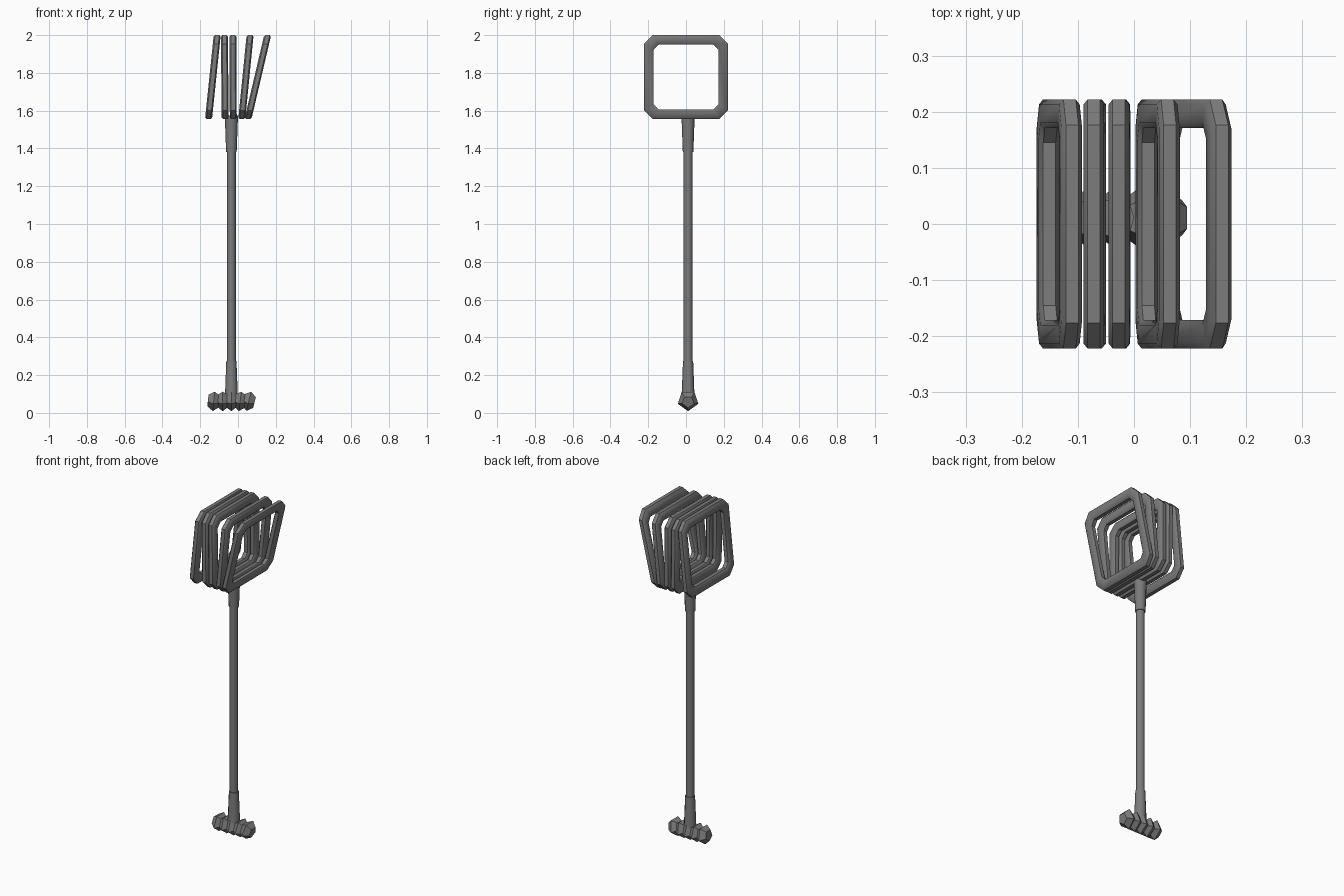
import bpy, bmesh, math
from mathutils import Matrix

cube = bpy.data.objects.get("Cube")
if cube:
    bpy.data.objects.remove(cube)

grey = bpy.data.materials.new("dull_grey")
grey.use_nodes = True
colour = (0.2, 0.2, 0.2, 1)
grey.diffuse_color = colour
grey.node_tree.nodes["Principled BSDF"].inputs["Base Color"].default_value = colour

SHAFT_X, SHAFT_Y = -0.035, 0.011


def finish(name, bm, smooth_angle=None):
    bmesh.ops.recalc_face_normals(bm, faces=bm.faces)
    mesh = bpy.data.meshes.new(name)
    bm.to_mesh(mesh)
    bm.free()
    mesh.materials.append(grey)
    ob = bpy.data.objects.new(name, mesh)
    bpy.context.collection.objects.link(ob)
    if smooth_angle:
        bpy.ops.object.select_all(action='DESELECT')
        ob.select_set(True)
        bpy.context.view_layer.objects.active = ob
        bpy.ops.object.shade_smooth_by_angle(angle=math.radians(smooth_angle))
    return ob


def rod(name, z0, z1, r0, r1):
    bm = bmesh.new()
    place = Matrix.Translation((SHAFT_X, SHAFT_Y, (z0 + z1) / 2))
    bmesh.ops.create_cone(bm, cap_ends=True, segments=12, radius1=r0,
                          radius2=r1, depth=z1 - z0, matrix=place)
    finish(name, bm, 40)


def chamfered_square(half, cut):
    a = half - cut
    return [(half, -a), (half, a), (a, half), (-a, half),
            (-half, a), (-half, -a), (-a, -half), (a, -half)]


def ring(name, x_low, x_high):
    """Square frame with cut corners, slanted sideways."""
    outer, inner = chamfered_square(0.222, 0.046), chamfered_square(0.171, 0.026)
    section = [(1, -.6), (1, .6), (.65, 1), (-.65, 1),
               (-1, .6), (-1, -.6), (-.65, -1), (.65, -1)]
    bm = bmesh.new()
    loops = []
    for (oy, oz), (iy, iz) in zip(outer, inner):
        loop = []
        for s, w in section:
            t = (s + 1) / 2
            y, z = iy + (oy - iy) * t, iz + (oz - iz) * t
            x = x_low + (x_high - x_low) * (z / 0.444 + 0.5) + w * 0.0185
            loop.append(bm.verts.new((x, y, z + 1.778)))
        loops.append(loop)
    for i in range(8):
        a, b = loops[i], loops[(i + 1) % 8]
        for j in range(8):
            k = (j + 1) % 8
            bm.faces.new((a[j], a[k], b[k], b[j]))
    finish(name, bm, 42)


def bead(name, x, tilt):
    """Five-sided bead, point down, widest in the middle."""
    bm = bmesh.new()
    loops = []
    for dx, r in ((-0.031, 0.033), (0, 0.057), (0.031, 0.033)):
        angles = [math.tau * i / 5 - math.pi / 2 for i in range(5)]
        loops.append([bm.verts.new((dx, r * math.cos(a), r * math.sin(a)))
                      for a in angles])
    for a, b in zip(loops, loops[1:]):
        for i in range(5):
            k = (i + 1) % 5
            bm.faces.new((a[i], a[k], b[k], b[i]))
    bm.faces.new(loops[0])
    bm.faces.new(loops[-1])
    place = Matrix.Translation((x, SHAFT_Y, 0.066)) @ Matrix.Rotation(math.radians(tilt), 4, 'Y')
    bmesh.ops.transform(bm, matrix=place, verts=bm.verts)
    finish(name, bm)


# Handle and its two sleeves
rod("shaft", 0.1, 1.5, 0.0235, 0.0235)
rod("upper_sleeve", 1.38, 1.575, 0.028, 0.035)
rod("lower_sleeve", 0.09, 0.275, 0.034, 0.027)

# Fan of slanted frames
frames = [(-0.156, -0.11), (-0.068, -0.072), (-0.025, -0.027),
          (0.02, 0.064), (0.053, 0.157)]
for n, (low, high) in enumerate(frames, 1):
    ring(f"frame_{n}", low, high)

# Row of faceted beads at the foot
beads = [(-0.128, 6), (-0.081, 0), (-0.035, 0), (0.012, 7), (0.058, 14)]
for n, (x, tilt) in enumerate(beads, 1):
    bead(f"bead_{n}", x, tilt)
